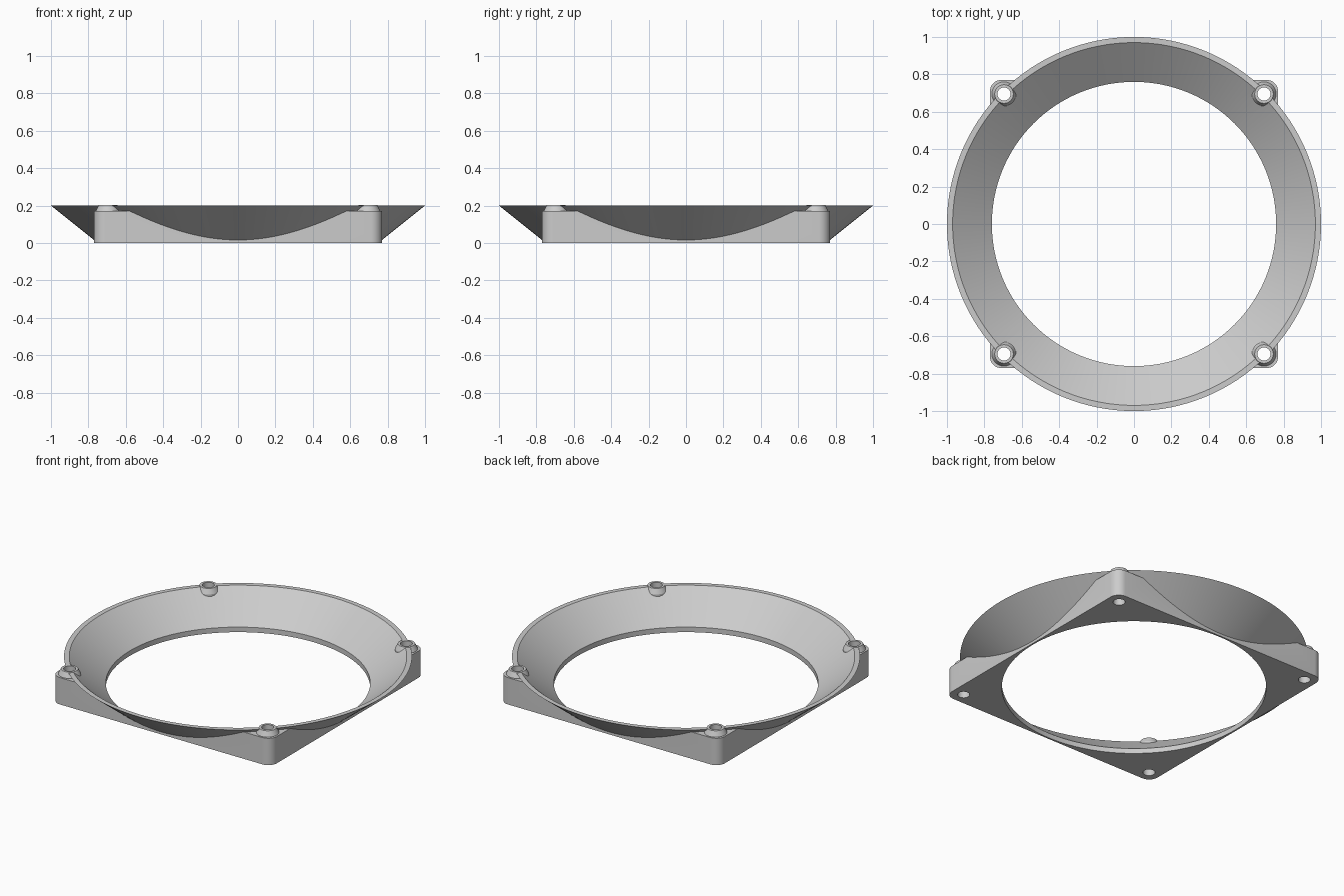
import bpy, bmesh, math

cube = bpy.data.objects.get("Cube")
if cube:
    bpy.data.objects.remove(cube, do_unlink=True)

grey = bpy.data.materials.new("light grey plastic")
grey.use_nodes = True
colour = (0.6, 0.6, 0.6, 1)
grey.diffuse_color = colour
grey.node_tree.nodes["Principled BSDF"].inputs["Base Color"].default_value = colour


def add_object(name, bm):
    bmesh.ops.recalc_face_normals(bm, faces=bm.faces)
    mesh = bpy.data.meshes.new(name)
    bm.to_mesh(mesh)
    bm.free()
    mesh.materials.append(grey)
    obj = bpy.data.objects.new(name, mesh)
    bpy.context.collection.objects.link(obj)
    return obj


def turned(name, profile, segments, centres=((0, 0),)):
    """Closed solids of revolution from (radius, height) points."""
    bm = bmesh.new()
    for cx, cy in centres:
        rings = []
        for r, z in profile:
            angles = [math.tau * i / segments for i in range(segments)]
            rings.append([bm.verts.new((cx + r * math.cos(a), cy + r * math.sin(a), z))
                          for a in angles])
        for low, high in zip(rings, rings[1:]):
            for i in range(segments):
                j = (i + 1) % segments
                bm.faces.new((low[i], low[j], high[j], high[i]))
        bm.faces.new(rings[0][::-1])
        bm.faces.new(rings[-1])
    return add_object(name, bm)


def combine(target, other, operation):
    mod = target.modifiers.new(operation.lower(), "BOOLEAN")
    mod.operation = operation
    mod.solver = "EXACT"
    mod.object = other
    bpy.context.view_layer.objects.active = target
    bpy.ops.object.modifier_apply(modifier=mod.name)
    bpy.data.objects.remove(other, do_unlink=True)


# Square mounting plate with rounded corners
half, height = 0.77, 0.17
bm = bmesh.new()
bmesh.ops.create_cube(bm, size=1)
for v in bm.verts:
    v.co = (v.co.x * 2 * half, v.co.y * 2 * half, (v.co.z + 0.5) * height)
uprights = [e for e in bm.edges if abs(e.verts[0].co.z - e.verts[1].co.z) > 0.1]
bmesh.ops.bevel(bm, geom=uprights, offset=0.06, segments=8, profile=0.5, affect="EDGES")
body = add_object("funnel_mount", bm)

# Flared funnel and its open throat
combine(body, turned("flare", [(0.7625, 0.01), (1.0, 0.2)], 128), "UNION")
throat = [(0.76, -0.1), (0.76, 0.032), (0.97, 0.2), (0.97, 0.3)]
combine(body, turned("throat_cutter", throat, 128), "DIFFERENCE")

# Tapered screw bosses and through holes at the corners
corners = [(x, y) for x in (-0.695, 0.695) for y in (-0.695, 0.695)]
boss = [(0.065, 0.1), (0.065, 0.172), (0.05, 0.203)]
combine(body, turned("bosses", boss, 32, corners), "UNION")
combine(body, turned("hole_cutters", [(0.035, -0.1), (0.035, 0.3)], 32, corners), "DIFFERENCE")

# Smooth the round walls, keep the edges crisp
bpy.ops.object.select_all(action="DESELECT")
body.select_set(True)
bpy.context.view_layer.objects.active = body
bpy.ops.object.shade_smooth_by_angle(angle=math.radians(25))
